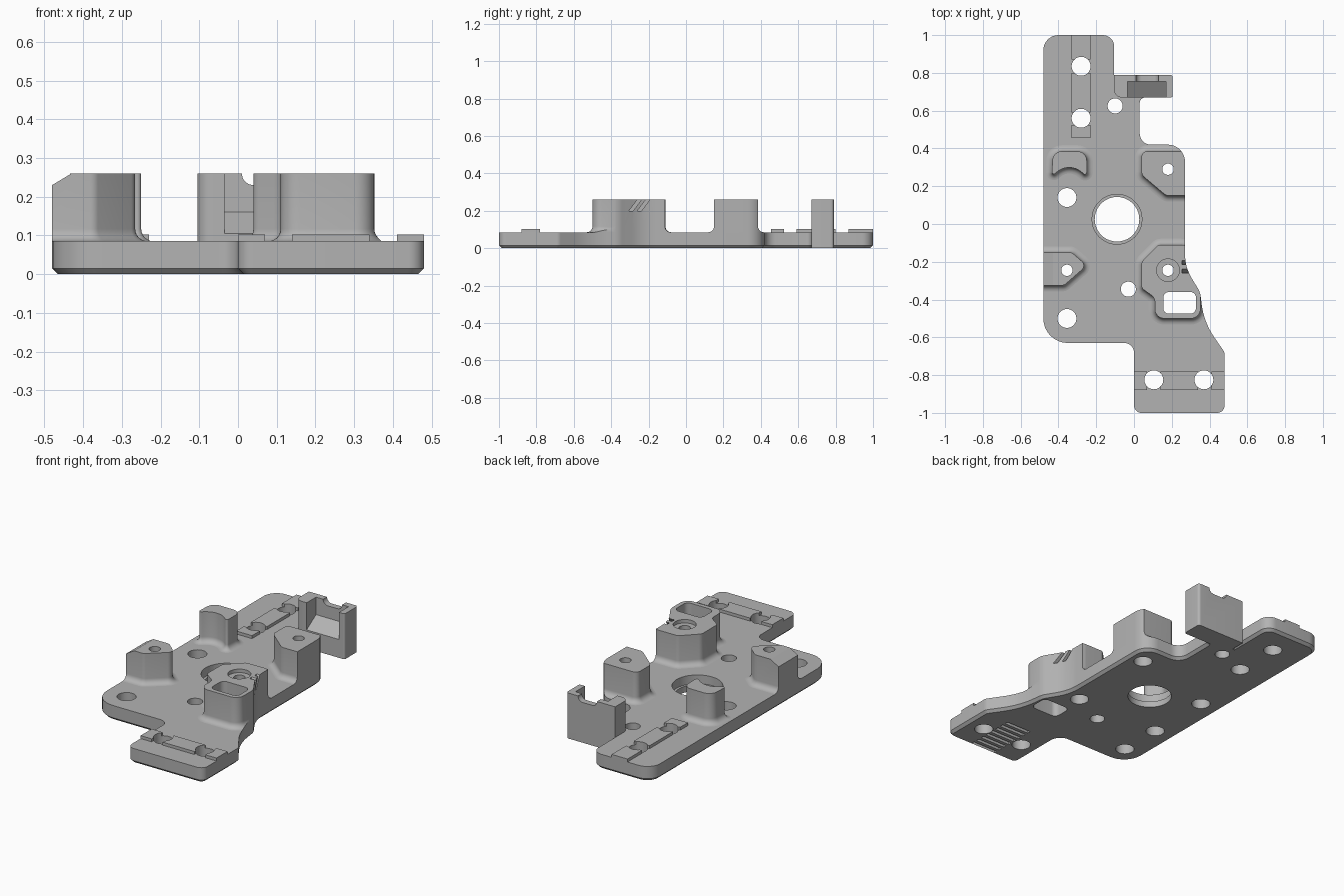
import bpy, bmesh
from math import pi, cos, sin, tan
from mathutils import Vector, Matrix

old = bpy.data.objects.get("Cube")
if old:
    bpy.data.objects.remove(old, do_unlink=True)

grey = bpy.data.materials.new("moulded_grey")
grey.use_nodes = True
GREY = (0.45, 0.45, 0.45, 1)
grey.diffuse_color = GREY
grey.node_tree.nodes["Principled BSDF"].inputs["Base Color"].default_value = GREY

TOP, HIGH = 0.085, 0.26      # plate top, post top


def rounded(corners, steps=8):
    """Outline from (x, y, radius) corners."""
    out = []
    for i, (x, y, r) in enumerate(corners):
        p = Vector((x, y))
        if r == 0:
            out.append(p)
            continue
        a = (Vector(corners[i - 1][:2]) - p).normalized()
        b = (Vector(corners[(i + 1) % len(corners)][:2]) - p).normalized()
        half = a.angle(b) / 2
        centre = p + (a + b).normalized() * r / sin(half)
        start = p + a * r / tan(half) - centre
        end = p + b * r / tan(half) - centre
        turn = -start.angle_signed(end)
        for k in range(steps + 1):
            out.append(centre + Matrix.Rotation(turn * k / steps, 2) @ start)
    return out


def circle(x, y, r, n=40):
    return [Vector((x + r * cos(2 * pi * k / n), y + r * sin(2 * pi * k / n))) for k in range(n)]


def rect(x0, x1, y0, y1, r=0):
    return rounded([(x0, y0, r), (x1, y0, r), (x1, y1, r), (x0, y1, r)])


def offset(pts, d):
    """Move a counterclockwise outline outward by d."""
    out = []
    for i, p in enumerate(pts):
        e1 = (p - pts[i - 1]).normalized()
        e2 = (pts[(i + 1) % len(pts)] - p).normalized()
        n1, n2 = Vector((e1.y, -e1.x)), Vector((e2.y, -e2.x))
        out.append(p + (n1 + n2) * d / (1 + n1.dot(n2)))
    return out


def loft(name, pts, rings, order=(0, 1, 2)):
    """Stack offset copies of an outline; rings are (offset, level)."""
    bm = bmesh.new()
    loops = []
    for d, z in rings:
        loop = []
        for p in (offset(pts, d) if d else pts):
            c = (p.x, p.y, z)
            loop.append(bm.verts.new([c[k] for k in order]))
        loops.append(loop)
    n = len(pts)
    for lo, hi in zip(loops, loops[1:]):
        for i in range(n):
            j = (i + 1) % n
            bm.faces.new((lo[i], lo[j], hi[j], hi[i]))
    bm.faces.new(loops[0][::-1])
    bm.faces.new(loops[-1])
    bmesh.ops.recalc_face_normals(bm, faces=bm.faces)
    mesh = bpy.data.meshes.new(name)
    bm.to_mesh(mesh)
    bm.free()
    mesh.materials.append(grey)
    ob = bpy.data.objects.new(name, mesh)
    bpy.context.collection.objects.link(ob)
    return ob


def combine(ob, tool, operation="DIFFERENCE"):
    """Apply a boolean and throw the tool away."""
    mod = ob.modifiers.new("cut", "BOOLEAN")
    mod.operation, mod.object, mod.solver = operation, tool, "EXACT"
    bpy.context.view_layer.objects.active = ob
    bpy.ops.object.modifier_apply(modifier=mod.name)
    bpy.data.objects.remove(tool, do_unlink=True)


def drill(ob, x, y, r, z0=-1, z1=1):
    combine(ob, loft("drill", circle(x, y, r), [(0, z0), (0, z1)]))


# Base plate with a chamfered lower edge
outline = rounded([
    (-0.48, 1, 0.08), (-0.48, -0.63, 0.13), (0, -0.63, 0.05), (0, -1, 0.04),
    (0.48, -1, 0.04), (0.48, -0.68, 0.04), (0.37, -0.52, 0.4), (0.35, -0.36, 0.1),
    (0.27, -0.23, 0.25), (0.27, 0.42, 0.09), (0.03, 0.42, 0.06), (0.03, 0.67, 0.03),
    (0.1, 0.67, 0), (0.1, 0.72, 0), (-0.105, 0.72, 0), (-0.105, 1, 0.06)])
plate = loft("base_plate", outline, [(-0.015, 0), (0, 0.015), (0, TOP)])
parts = [plate]

# Round holes through the plate
rail_holes = [(-0.28, 0.835), (-0.28, 0.56), (0.105, -0.825), (0.37, -0.825)]
for x, y in rail_holes + [(-0.355, 0.14), (-0.355, -0.5)]:
    drill(plate, x, y, 0.05)
for x, y in [(-0.1, 0.625), (-0.03, -0.345)]:
    drill(plate, x, y, 0.04)
drill(plate, -0.09, 0.025, 0.118)
drill(plate, -0.09, 0.025, 0.132, 0.035)

# Grip grooves under the front foot
for k in range(8):
    y = -0.985 + 0.04 * k
    combine(plate, loft("groove", rect(0.16, 0.32, y, y + 0.02), [(0, -0.1), (0, 0.017)]))


# Posts with a curved fillet at the base, trimmed to the plate outline
def post(name, corners):
    r = 0.032
    rings = [(r * (1 - sin(a)), TOP + r * (1 - cos(a))) for a in [k * pi / 12 for k in range(6)]]
    ob = loft(name, rounded(corners), rings + [(0, TOP + r), (0, HIGH)])
    combine(ob, loft("trim", outline, [(0, 0), (0, 1)]), "INTERSECT")
    parts.append(ob)
    return ob


front_right_post = post("front_right_post", [
    (-0.6, -0.15, 0), (-0.6, -0.325, 0), (-0.37, -0.325, 0.03), (-0.25, -0.22, 0.03),
    (-0.33, -0.15, 0.04)])
back_right_post = post("back_right_post", [
    (-0.43, 0.385, 0.05), (-0.435, 0.25, 0.01), (-0.345, 0.335, 0.1),
    (-0.25, 0.25, 0.01), (-0.25, 0.385, 0.05)])
back_left_post = post("back_left_post", [
    (0.04, 0.385, 0.03), (0.04, 0.26, 0.04), (0.17, 0.15, 0.04), (0.5, 0.15, 0),
    (0.5, 0.385, 0)])
front_left_post = post("front_left_post", [
    (0.13, -0.11, 0.03), (0.04, -0.2, 0.04), (0.04, -0.34, 0.03), (0.11, -0.39, 0.04),
    (0.11, -0.5, 0.05), (0.352, -0.5, 0.05), (0.352, -0.36, 0), (0.5, -0.3, 0),
    (0.5, -0.15, 0), (0.25, -0.11, 0.03)])

# Screw holes in the posts, with wider pockets from below
for ob, x, y in [(front_right_post, -0.355, -0.245), (back_left_post, 0.18, 0.29),
                 (front_left_post, 0.18, -0.245)]:
    drill(ob, x, y, 0.03)
    drill(ob, x, y, 0.05, -1, 0.11)
    drill(plate, x, y, 0.05)
drill(front_left_post, 0.18, -0.245, 0.06, 0.24)

# Rounded window through the front left post and plate
for ob in (front_left_post, plate):
    combine(ob, loft("window", rect(0.155, 0.328, -0.475, -0.36, 0.03), [(0, -1), (0, 1)]))

# Slanted wire slots on the side of the front left post
for y in (-0.305, -0.26):
    slot = [Vector(p) for p in [(y, 0.2), (y + 0.022, 0.2), (y + 0.075, 0.27), (y + 0.053, 0.27)]]
    combine(front_left_post, loft("slot", slot, [(0, 0.255), (0, 0.5)], (2, 0, 1)))

# Sloped outer edge on the front right post
wedge = [Vector(p) for p in [(-0.53, 0.2), (-0.43, 0.26), (-0.43, 0.3), (-0.53, 0.3)]]
combine(front_right_post, loft("wedge", wedge, [(0, -0.5), (0, 0)], (0, 2, 1)))

# Upright bracket with a front recess, sloped floor and a notch in the back wall
bracket = loft("back_bracket", rounded([
    (-0.105, 0.67, 0.04), (0.205, 0.67, 0.01), (0.205, 0.79, 0.015), (-0.105, 0.79, 0)]),
    [(0, 0), (0, HIGH)])
recess = [Vector(p) for p in [(0.6, 0.105), (0.67, 0.105), (0.755, 0.16), (0.755, 0.4), (0.6, 0.4)]]
combine(bracket, loft("recess", recess, [(0, -0.035), (0, 0.17)], (2, 0, 1)))
combine(bracket, loft("notch", rect(0.01, 0.13, 0.23, 0.4, 0.03), [(0, 0.7), (0, 0.9)], (0, 2, 1)))
parts.append(bracket)

# Raised locating rails, interrupted at their holes
for name, box in [("back_rail_end", (-0.33, -0.23, 0.87, 1)),
                  ("back_rail_middle", (-0.33, -0.23, 0.59, 0.8)),
                  ("back_rail_tip", (-0.33, -0.23, 0.455, 0.525)),
                  ("front_rail_right", (0, 0.07, -0.88, -0.78)),
                  ("front_rail_middle", (0.14, 0.34, -0.88, -0.78)),
                  ("front_rail_left", (0.41, 0.48, -0.88, -0.78))]:
    rail = loft(name, rect(*box), [(0, TOP), (0, 0.102)])
    for x, y in rail_holes:
        drill(rail, x, y, 0.05)
    parts.append(rail)

# Smooth the curves, keep the edges crisp
bpy.ops.object.select_all(action="DESELECT")
for ob in parts:
    ob.select_set(True)
bpy.context.view_layer.objects.active = plate
bpy.ops.object.shade_smooth_by_angle(angle=pi / 6)
